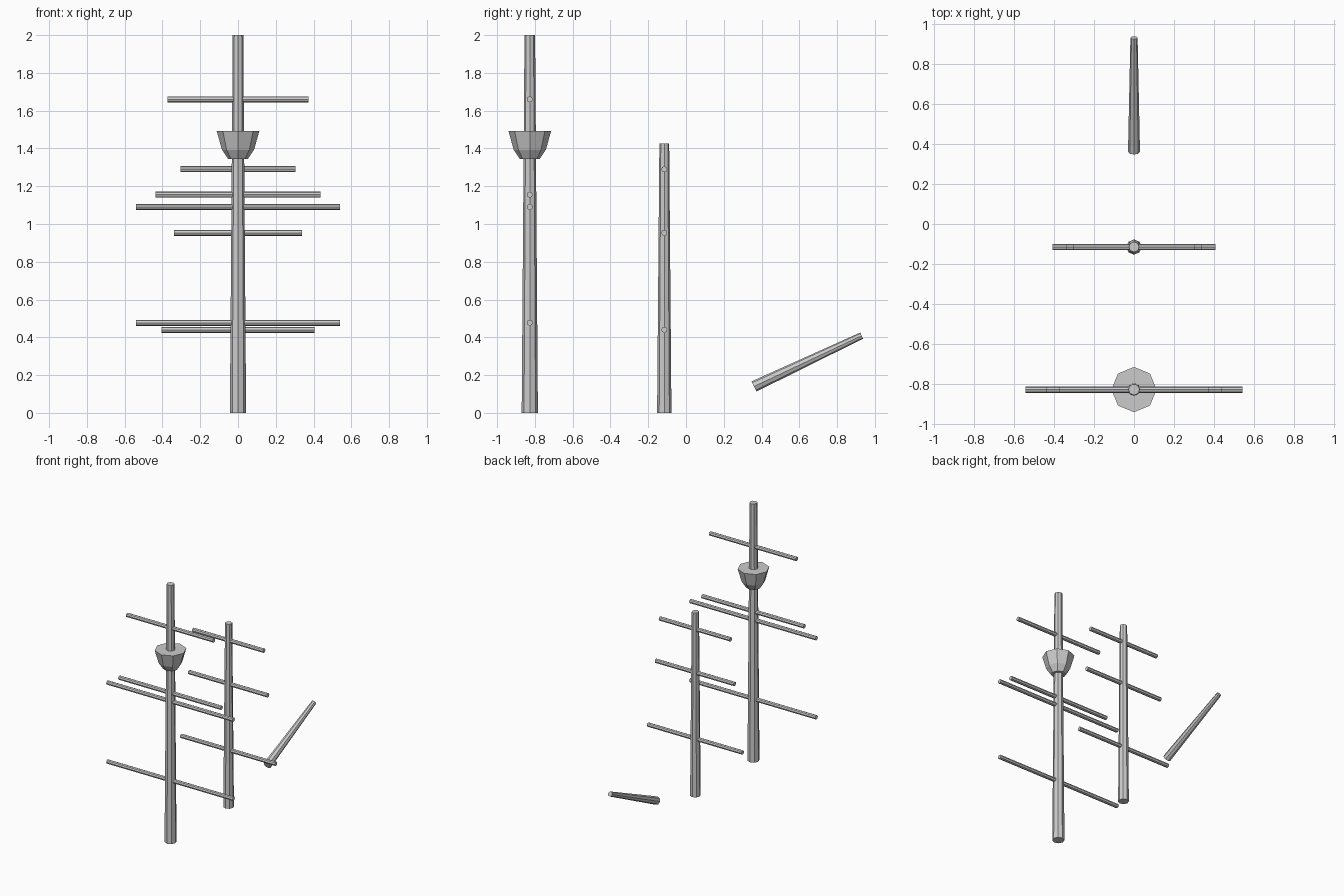
import bpy
from mathutils import Vector

if "Cube" in bpy.data.objects:
    bpy.data.objects.remove(bpy.data.objects["Cube"])


def spar(name, start, end, r1, r2, sides=8):
    """Tapered faceted pole between two points."""
    a, b = Vector(start), Vector(end)
    d = b - a
    bpy.ops.mesh.primitive_cone_add(vertices=sides, radius1=r1, radius2=r2,
                                    depth=d.length, location=(a + b) / 2)
    ob = bpy.context.object
    ob.name = name
    ob.rotation_euler = d.to_track_quat('Z', 'Y').to_euler()
    return ob


def yards(name, y, rows):
    """Horizontal yards given as (height, half length)."""
    for i, (z, half) in enumerate(rows, 1):
        spar(f"{name}_{i}", (-half, y, z), (half, y, z), 0.016, 0.016)


MAIN_Y, AFT_Y = -0.827, -0.115

# Masts and their yards
spar("main_mast", (0, MAIN_Y, 0), (0, MAIN_Y, 2), 0.043, 0.028)
yards("main_yard", MAIN_Y, [(0.477, 0.541), (1.09, 0.541), (1.155, 0.438), (1.66, 0.372)])
spar("aft_mast", (0, AFT_Y, 0), (0, AFT_Y, 1.425), 0.038, 0.026)
yards("aft_yard", AFT_Y, [(0.44, 0.406), (0.953, 0.338), (1.29, 0.304)])

# Sloping bowsprit
spar("bowsprit", (0, 0.36, 0.14), (0, 0.93, 0.409), 0.03, 0.018)

# Lookout platform: eight-sided tub with two slopes
profile = [(0.053, 1.345), (0.085, 1.393), (0.113, 1.492)]
for part, (lo, hi) in zip(("lookout_base", "lookout_tub"), zip(profile, profile[1:])):
    spar(part, (0, MAIN_Y, lo[1]), (0, MAIN_Y, hi[1]), lo[0], hi[0])
